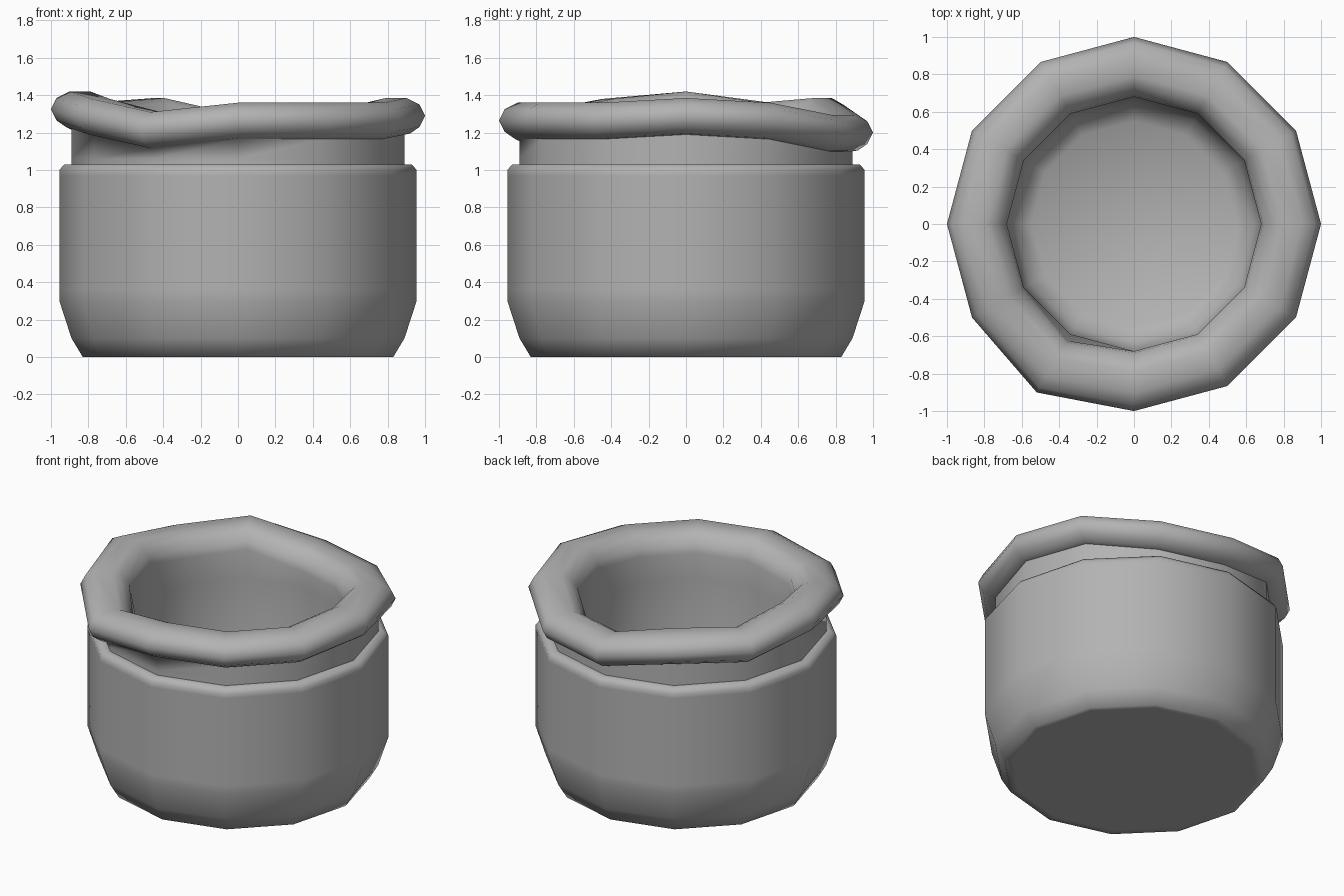
import bpy, bmesh, math

SIDES = 12
RIM_Z = 1.265

if "Cube" in bpy.data.objects:
    bpy.data.objects.remove(bpy.data.objects["Cube"], do_unlink=True)

clay = bpy.data.materials.new("plain grey")
clay.use_nodes = True
grey = (0.45, 0.45, 0.45, 1)
clay.diffuse_color = grey
clay.node_tree.nodes["Principled BSDF"].inputs["Base Color"].default_value = grey

# Outer wall from the underside up to the shoulder step and neck
outer = [(0.78, 0), (0.83, 0), (0.89, 0.1), (0.955, 0.3), (0.955, 0.36),
         (0.955, 0.97), (0.955, 1.0), (0.93, 1.03), (0.89, 1.03), (0.89, 1.06)]

# Rolled rim, as (radius, height above the rim centre), from neck to mouth
rim = [(0.89, -0.1), (0.92, -0.095), (0.97, -0.06), (1.0, 0), (0.97, 0.06),
       (0.90, 0.095), (0.79, 0.095), (0.74, 0.07), (0.69, 0.01), (0.68, -0.04)]

# Inner wall down to the floor
inner = [(0.68, 1.05), (0.68, 0.4), (0.64, 0.26), (0.55, 0.2)]

# The rim rises and dips around the mouth, and bulges at one corner
lift = [0.025, 0, -0.065, -0.065, 0.025, 0, 0.06, 0.02, -0.05, 0, 0, 0]
bulge = {8: 0.04}

bm = bmesh.new()
columns = []
for i in range(SIDES):
    angle = math.tau * i / SIDES
    rolled = [(r + bulge.get(i, 0), RIM_Z + z + lift[i]) for r, z in rim]
    columns.append([bm.verts.new((r * math.cos(angle), r * math.sin(angle), z))
                    for r, z in outer + rolled + inner])

# Skin the columns, then cap the underside and the floor
for i, a in enumerate(columns):
    b = columns[(i + 1) % SIDES]
    for j in range(len(a) - 1):
        bm.faces.new((a[j], b[j], b[j + 1], a[j + 1]))
for end in (0, -1):
    bm.faces.new([column[end] for column in columns])
bmesh.ops.recalc_face_normals(bm, faces=bm.faces)

mesh = bpy.data.meshes.new("pot")
bm.to_mesh(mesh)
bm.free()
mesh.materials.append(clay)
pot = bpy.data.objects.new("pot", mesh)
bpy.context.collection.objects.link(pot)
bpy.ops.object.select_all(action="DESELECT")
pot.select_set(True)
bpy.context.view_layer.objects.active = pot
bpy.ops.object.shade_smooth_by_angle(angle=math.radians(80))
